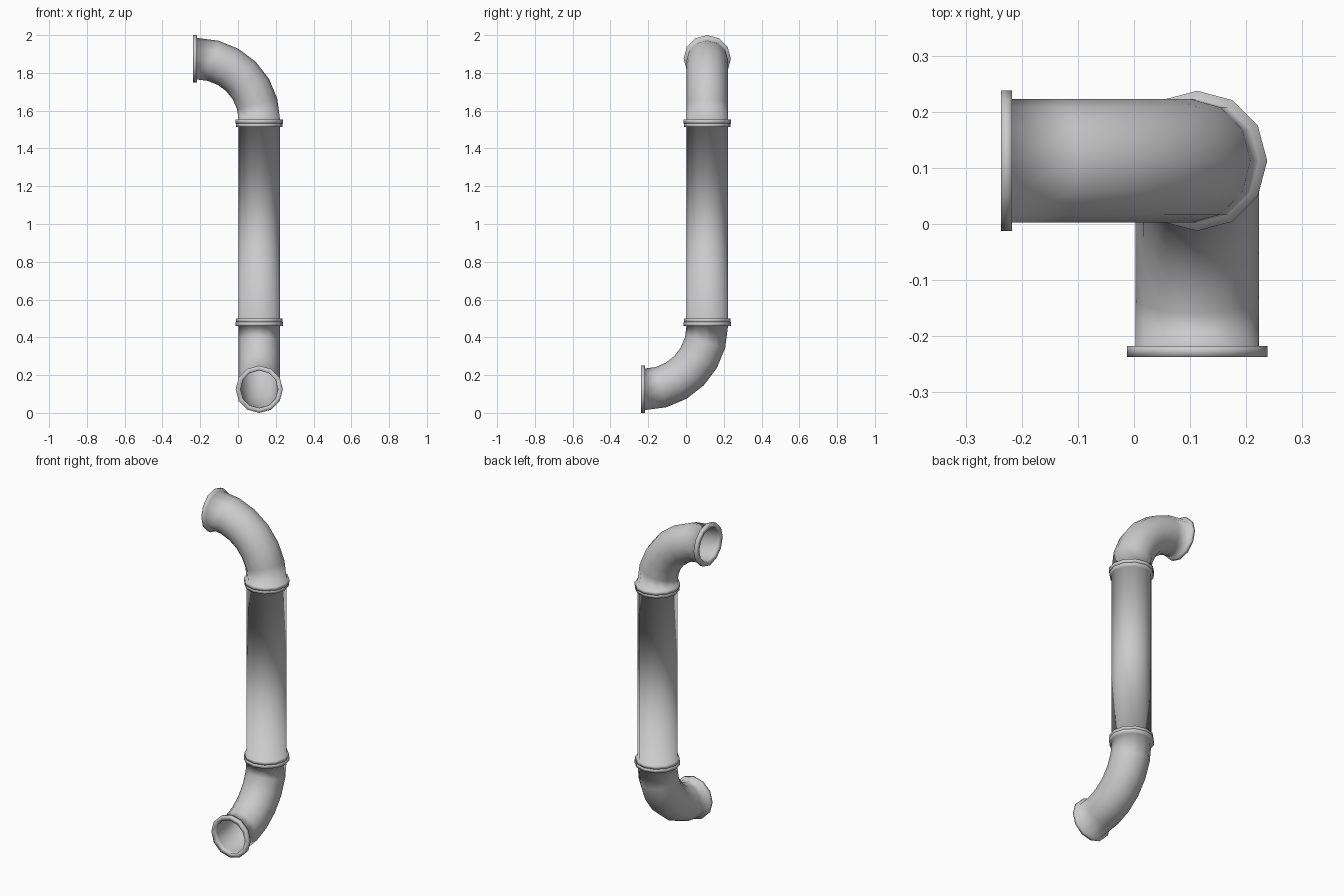
import bpy, bmesh
from math import sin, cos, pi
from mathutils import Vector

cube = bpy.data.objects.get("Cube")
if cube:
    bpy.data.objects.remove(cube, do_unlink=True)

SIDES = 12
PIPE_R, BORE_R, FLANGE_R = 0.11, 0.099, 0.125
FLANGE_T = 0.02
AXIS = 0.1125                      # x and y of the upright pipe
UP = Vector((0, 0, 1))

grey = bpy.data.materials.new("light_grey")
grey.use_nodes = True
grey.diffuse_color = (0.6, 0.6, 0.6, 1)
grey.node_tree.nodes["Principled BSDF"].inputs["Base Color"].default_value = (0.6, 0.6, 0.6, 1)


def flanged_pipe(name, path, bend_normal, flange_r=FLANGE_R):
    """Hollow pipe along (point, tangent) stations with a flange on each end."""
    (p0, t0), (p1, t1) = path[0], path[-1]
    start, end = (p0 - t0 * FLANGE_T, t0), (p1 + t1 * FLANGE_T, t1)
    # closed profile: outer wall, end flange, bore back to the start, start flange
    stations = [(start, flange_r), (path[0], flange_r)]
    stations += [(s, PIPE_R) for s in path]
    stations += [(path[-1], flange_r), (end, flange_r)]
    stations += [(s, BORE_R) for s in [end] + path[::-1] + [start]]

    bm = bmesh.new()
    rings = []
    for (p, t), r in stations:
        side = t.cross(bend_normal)
        rings.append([bm.verts.new(p + r * (side * cos(a) + bend_normal * sin(a)))
                      for a in (2 * pi * i / SIDES for i in range(SIDES))])
    for k, a in enumerate(rings):
        b = rings[(k + 1) % len(rings)]
        for i in range(SIDES):
            j = (i + 1) % SIDES
            bm.faces.new((a[i], a[j], b[j], b[i])).smooth = True
    bmesh.ops.recalc_face_normals(bm, faces=bm.faces)
    mesh = bpy.data.meshes.new(name)
    bm.to_mesh(mesh)
    bm.free()
    mesh.materials.append(grey)
    obj = bpy.data.objects.new(name, mesh)
    bpy.context.collection.objects.link(obj)
    return obj


def elbow_path(mouth, out_dir, vertical, steps=6):
    """Quarter bend from the open mouth to the upright pipe."""
    inward = -out_dir
    reach = AXIS - mouth.dot(inward)
    rise = abs(vertical[1])
    v = UP * (1 if vertical[1] > 0 else -1)
    path = []
    for k in range(steps + 1):
        a = k * pi / 2 / steps
        path.append((mouth + inward * reach * sin(a) + v * rise * (1 - cos(a)),
                     (inward * cos(a) + v * sin(a)).normalized()))
    return path


X, Y = Vector((1, 0, 0)), Vector((0, 1, 0))
MOUTH = -0.217
LOW_Z, HIGH_Z = 0.125, 1.875       # axes of the two open mouths
LOW_JOINT, HIGH_JOINT = 0.48, 1.533

# Lower elbow opens to the front
flanged_pipe("lower_elbow",
             elbow_path(Vector((AXIS, MOUTH, LOW_Z)), -Y,
                        (0, LOW_JOINT - FLANGE_T - LOW_Z)), X)

# Upper elbow opens to the right
flanged_pipe("upper_elbow",
             elbow_path(Vector((MOUTH, AXIS, HIGH_Z)), -X,
                        (0, HIGH_JOINT + FLANGE_T - HIGH_Z)), Y)

# Upright pipe between the elbows
flanged_pipe("upright_pipe",
             [(Vector((AXIS, AXIS, z)), UP)
              for z in (LOW_JOINT + FLANGE_T, HIGH_JOINT - FLANGE_T)], X, 0.122)
